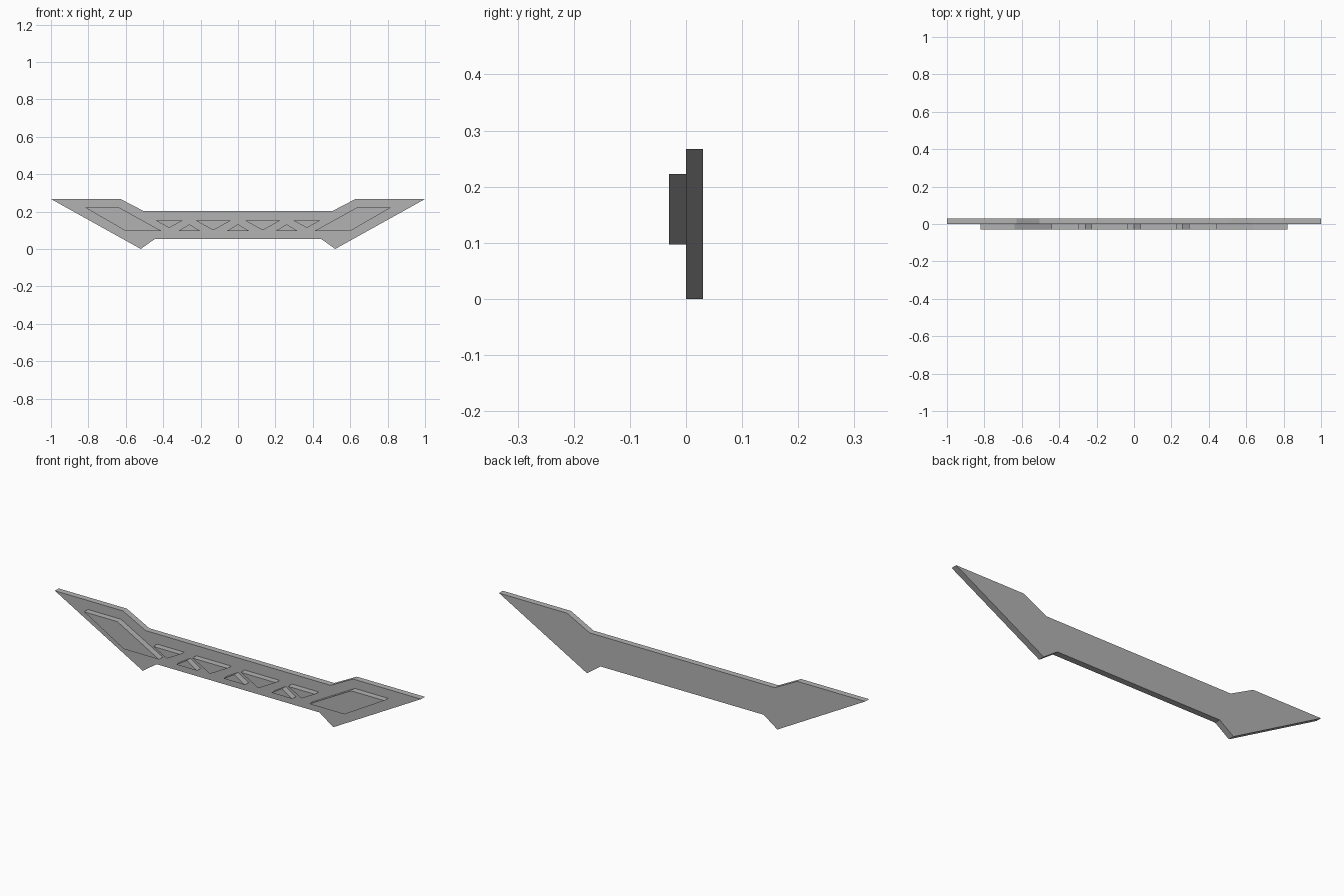
import bpy
import bmesh

cube = bpy.data.objects.get("Cube")
if cube:
    bpy.data.objects.remove(cube, do_unlink=True)

grey = bpy.data.materials.new("plain_grey")
grey.use_nodes = True
colour = (0.45, 0.45, 0.45, 1)
grey.diffuse_color = colour
grey.node_tree.nodes["Principled BSDF"].inputs["Base Color"].default_value = colour

DEPTH = 0.03


def plate(name, outline, y_front):
    """Extrude an x-z outline backwards by DEPTH."""
    bm = bmesh.new()
    face = bm.faces.new([bm.verts.new((x, y_front, z)) for x, z in outline])
    new = bmesh.ops.extrude_face_region(bm, geom=[face])["geom"]
    moved = [v for v in new if isinstance(v, bmesh.types.BMVert)]
    bmesh.ops.translate(bm, verts=moved, vec=(0, DEPTH, 0))
    bmesh.ops.recalc_face_normals(bm, faces=bm.faces)
    mesh = bpy.data.meshes.new(name)
    bm.to_mesh(mesh)
    bm.free()
    mesh.materials.append(grey)
    obj = bpy.data.objects.new(name, mesh)
    bpy.context.collection.objects.link(obj)


def mirrored(points):
    return [(-x, z) for x, z in reversed(points)]


def raised_pair(name, outline):
    plate("left_" + name, outline, -DEPTH)
    plate("right_" + name, mirrored(outline), -DEPTH)


def triangle(centre, half_width, base_z, tip_z):
    return [(centre - half_width, base_z), (centre + half_width, base_z), (centre, tip_z)]


# Winged back plate
half = [(0.445, 0.053), (0.52, 0), (1, 0.267), (0.628, 0.267), (0.505, 0.203)]
plate("back_plate", half + mirrored(half), 0)

# Raised slanted panels on the wings
raised_pair("wing_panel", [(0.41, 0.097), (0.602, 0.097), (0.82, 0.223), (0.638, 0.223)])

# Row of raised triangles along the middle
TOP, BOTTOM = 0.153, 0.097
raised_pair("outer_triangle", triangle(0.368, 0.074, TOP, 0.113))
raised_pair("inner_triangle", triangle(0.132, 0.096, TOP, 0.1))
raised_pair("small_triangle", triangle(0.26, 0.057, BOTTOM, 0.132))
plate("centre_triangle", triangle(0, 0.059, BOTTOM, 0.132), -DEPTH)
